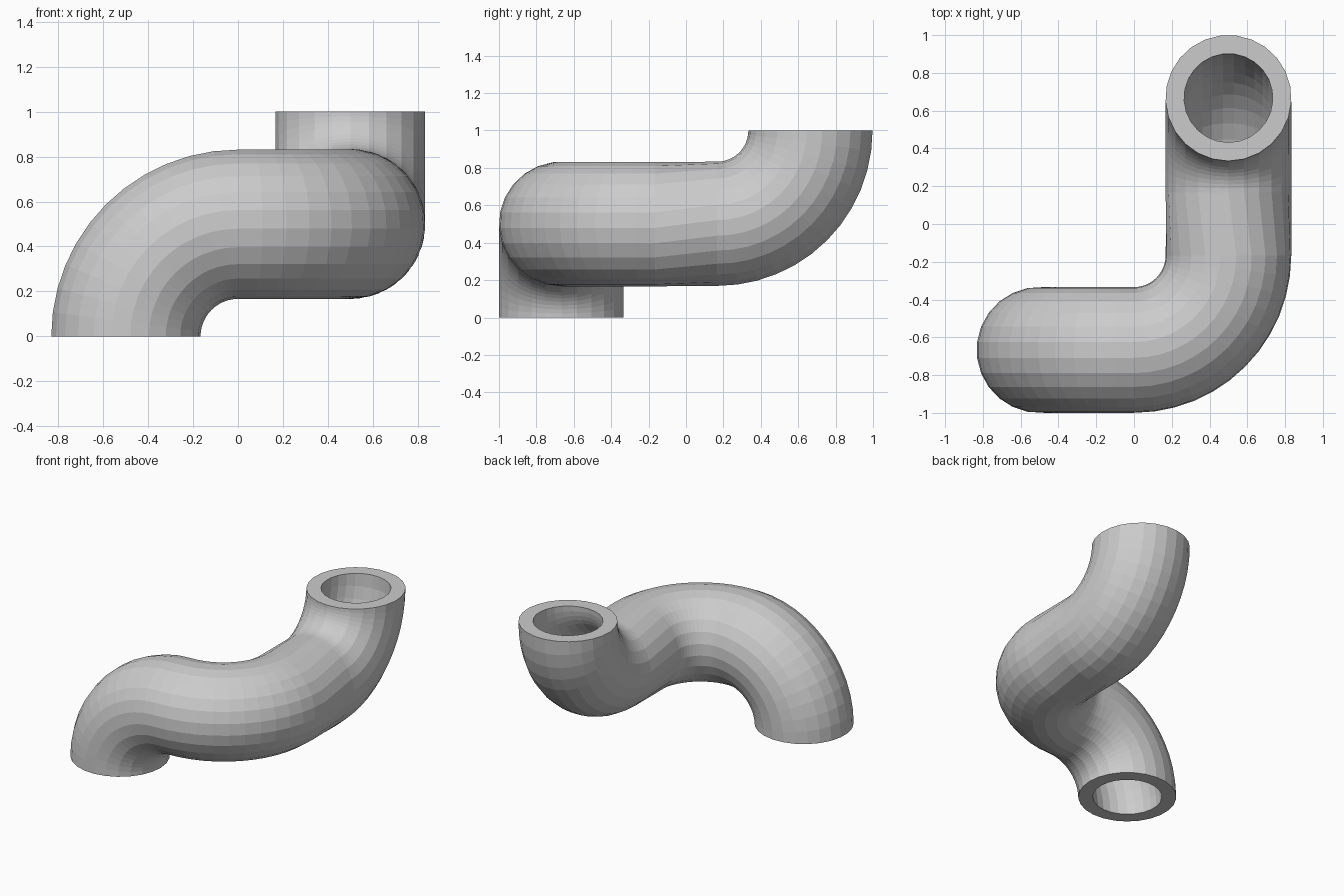
import bpy, bmesh
from math import sin, cos, pi
from mathutils import Vector

if "Cube" in bpy.data.objects:
    bpy.data.objects.remove(bpy.data.objects["Cube"])

SIDES, STEPS = 25, 12
BEND, OUTER, INNER = 0.5, 1 / 3, 0.235
X, Y, Z = Vector((1, 0, 0)), Vector((0, 1, 0)), Vector((0, 0, 1))
HALF_STEP = pi / SIDES

# Path stations: (centre, tangent, up direction of the section, roll)
stations = []


def bend(start, t0, t1, up_of, roll):
    """Quarter bend from direction t0 to t1."""
    centre = start + t1 * BEND
    for i in range(STEPS + 1):
        a = i / STEPS * pi / 2
        out = t0 * sin(a) - t1 * cos(a)
        tangent = t0 * cos(a) + t1 * sin(a)
        stations.append((centre + out * BEND, tangent, up_of(out), roll))


# Three elbows: rise to sideways, sideways to back, back to rise
bend(Vector((-0.5, -2 / 3, 0)), Z, X, lambda out: out, -pi / 2)
stations.pop()
bend(Vector((0, -2 / 3, 0.5)), X, Y, lambda out: Z, -pi / 2)
bend(Vector((0.5, 1 / 6, 0.5)), Y, Z, lambda out: -out, -pi / 2 + HALF_STEP)

bm = bmesh.new()


def wall(radius):
    """Tube wall swept along the stations; returns its rings."""
    rings = []
    for p, t, up, roll in stations:
        side = t.cross(up)
        angles = [roll + 2 * pi * k / SIDES for k in range(SIDES)]
        rings.append([bm.verts.new(p + (side * cos(a) + up * sin(a)) * radius)
                      for a in angles])
    for a, b in zip(rings, rings[1:]):
        bridge(a, b)
    return rings


def bridge(a, b):
    for k in range(SIDES):
        n = (k + 1) % SIDES
        bm.faces.new((a[k], a[n], b[n], b[k]))


# Outer skin, bore and the two flat end rims
skin, bore = wall(OUTER), wall(INNER)
bridge(skin[0], bore[0])
bridge(skin[-1], bore[-1])
bmesh.ops.recalc_face_normals(bm, faces=bm.faces)

mesh = bpy.data.meshes.new("bent_pipe")
bm.to_mesh(mesh)
bm.free()
pipe = bpy.data.objects.new("bent_pipe", mesh)
bpy.context.collection.objects.link(pipe)
